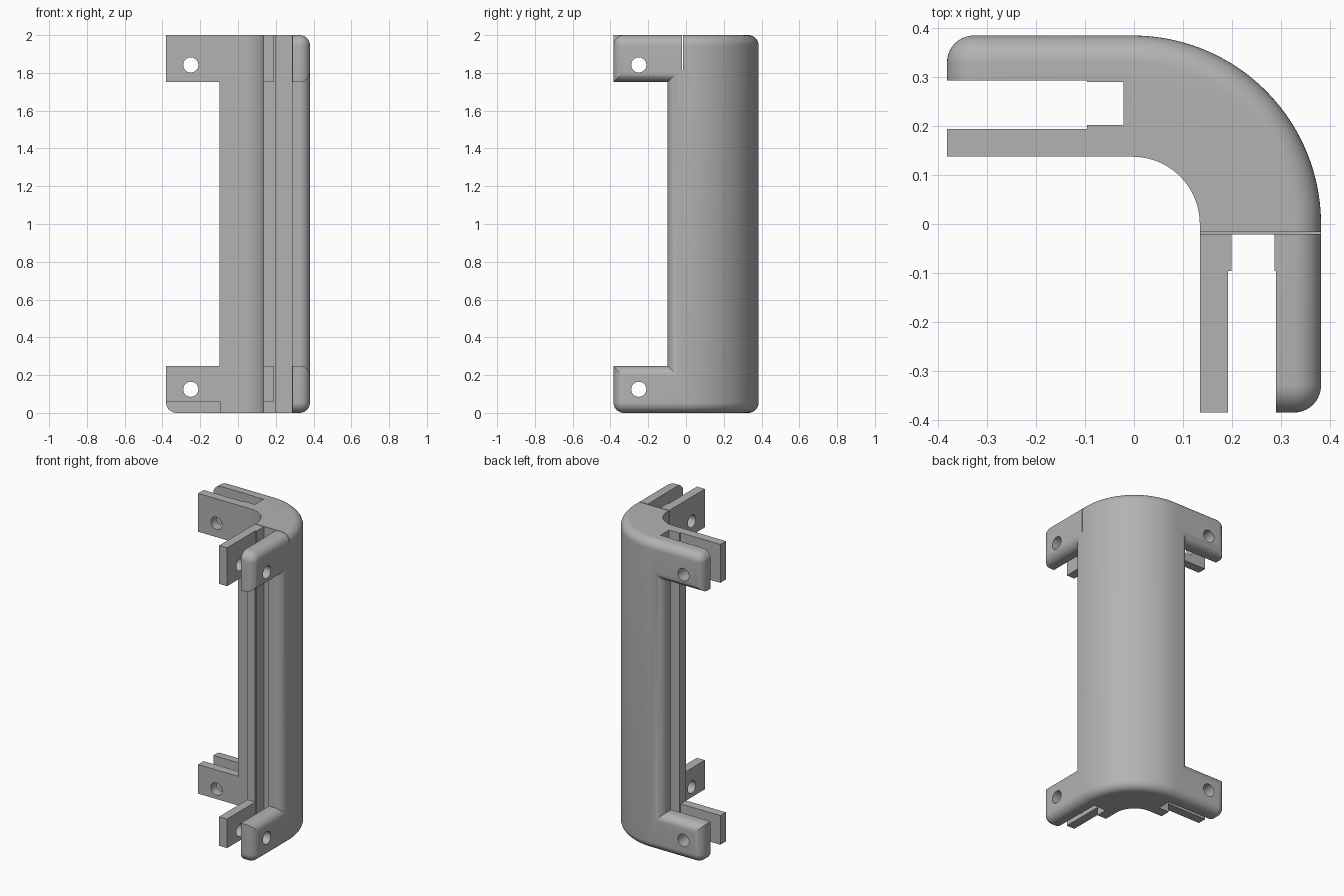
import bpy, bmesh, math
from mathutils import Matrix

if "Cube" in bpy.data.objects:
    bpy.data.objects.remove(bpy.data.objects["Cube"])

R_IN, DEPTH, FILLET = 0.137, 0.247, 0.055     # inner bend radius, thickness, outer edge round
CX, CY = -0.003, 0.0                          # bend centre
END_A, END_B, BODY = -0.381, -0.384, -0.0975  # clamp ends and body edge
TAB, HEIGHT, CORNER = 0.248, 2.0, 0.056       # tab height, total height, tab corner radius
ARC, CN, FN = 40, 10, 10                      # segments: bend, tab corner, edge round

gray = bpy.data.materials.new("gray plastic")
gray.diffuse_color = (0.45, 0.45, 0.45, 1)
gray.use_nodes = True
gray.node_tree.nodes["Principled BSDF"].inputs["Base Color"].default_value = gray.diffuse_color


def end_half(end, body, e, rounded):
    """Outline of one bracket end, from bottom to top, inset by e."""
    low = []
    for i in range(CN + 1):
        a = math.pi / 2 * i / CN
        x, z = math.sin(a), math.cos(a)
        if not rounded:                       # push the arc out to a square corner
            m = max(x, z)
            x, z = x / m, z / m
        r = CORNER - e
        low.append((end + CORNER - r * x, CORNER - r * z))
    low += [(end + e, TAB - e), (body + e, TAB - e)]
    return low + [(s, HEIGHT - z) for s, z in reversed(low)]


def bend(side, s, d, z):
    """Wrap the flat plate around the corner; side 0 and 2 are the straight arms."""
    r = R_IN + d
    if side == 0:
        return (CX + s, CY + r, z)
    if side == 2:
        return (CX + r, CY + s, z)
    return (CX + r * math.sin(s), CY + r * math.cos(s), z)


def ring(e, d, rounded):
    left = end_half(END_A - CX, BODY - CX, e, rounded)
    right = end_half(END_B - CY, BODY - CY, e, rounded)
    angles = [math.pi / 2 * i / ARC for i in range(ARC + 1)]
    return ([bend(0, s, d, z) for s, z in left]
            + [bend(1, a, d, HEIGHT - e) for a in angles]
            + [bend(2, s, d, z) for s, z in reversed(right)]
            + [bend(1, a, d, e) for a in reversed(angles)])


# Corner bracket: stacked outlines with a rounded outer rim
layers = [(0, 0, False), (0, 0.10, False), (0, 0.11, True)]
for i in range(FN + 1):
    a = math.pi / 2 * i / FN
    layers.append((FILLET * (1 - math.cos(a)), DEPTH - FILLET + FILLET * math.sin(a), True))
bm = bmesh.new()
rings = [[bm.verts.new(p) for p in ring(*l)] for l in layers]
n = len(rings[0])
for a, b in zip(rings, rings[1:]):
    for i in range(n):
        j = (i + 1) % n
        bm.faces.new((a[i], a[j], b[j], b[i]))
h = 2 * (CN + 3)                              # points in one end outline
for r in (rings[0], rings[-1]):
    top, right, bottom = r[h:h + ARC + 1], r[h + ARC + 1:2 * h + ARC + 1], r[2 * h + ARC + 1:]
    bottom.reverse()
    bm.faces.new([bottom[0]] + r[:h] + [top[0]])
    bm.faces.new([top[-1]] + right + [bottom[-1]])
    for i in range(ARC):
        bm.faces.new((top[i], top[i + 1], bottom[i + 1], bottom[i]))
bmesh.ops.recalc_face_normals(bm, faces=bm.faces)
mesh = bpy.data.meshes.new("corner_bracket")
bm.to_mesh(mesh)
bm.free()
bracket = bpy.data.objects.new("corner_bracket", mesh)
bpy.context.collection.objects.link(bracket)
mesh.materials.append(gray)

cutters = []


def add_cutter(name, bm):
    bmesh.ops.recalc_face_normals(bm, faces=bm.faces)
    me = bpy.data.meshes.new(name)
    bm.to_mesh(me)
    bm.free()
    me.materials.append(gray)
    ob = bpy.data.objects.new(name, me)
    ob.hide_render = True
    bpy.context.collection.objects.link(ob)
    cutters.append(ob)


def cut_box(name, x, y, z):
    bm = bmesh.new()
    size = [b - a for a, b in (x, y, z)]
    mid = [(a + b) / 2 for a, b in (x, y, z)]
    bmesh.ops.create_cube(bm, size=1, matrix=Matrix.Translation(mid) @ Matrix.Diagonal((*size, 1)))
    add_cutter(name, bm)


def cut_arm(name, along, depth, z):
    """The same box cut in both arms."""
    d0, d1 = R_IN + depth[0], R_IN + depth[1]
    cut_box(name + "_a", along, (CY + d0, CY + d1), z)
    cut_box(name + "_b", (CX + d0, CX + d1), along, z)


# Panel slots: wide between the tabs, narrower inside the body
cut_arm("tab_slot", (-0.5, -0.0955), (0.057, 0.155), (-0.1, 2.1))
cut_arm("body_slot", (-0.45, -0.021), (0.065, 0.1525), (-0.15, 2.15))
# Shortened lower inner tabs
cut_arm("tab_notch", (-0.52, -0.0955), (-0.05, 0.1), (-0.2, 0.06))
# Thin slit at the top of the front arm
cut_box("slit", (0.05, 0.45), (-0.0205, -0.0165), (1.815, 2.2))
# Screw holes through all tabs
for z in (0.125, 1.842):
    for name, pos, axis in (("hole_a", (-0.25, 0.25, z), 'X'), ("hole_b", (0.25, -0.25, z), 'Y')):
        bm = bmesh.new()
        bmesh.ops.create_cone(bm, cap_ends=True, segments=32, radius1=0.04, radius2=0.04, depth=0.5,
                              matrix=Matrix.Translation(pos) @ Matrix.Rotation(math.pi / 2, 4, axis))
        add_cutter(name, bm)

# Apply the cuts and remove the helpers
for c in cutters:
    m = bracket.modifiers.new(c.name, 'BOOLEAN')
    m.operation, m.solver, m.object = 'DIFFERENCE', 'EXACT', c
bpy.context.view_layer.update()
bracket_eval = bracket.evaluated_get(bpy.context.evaluated_depsgraph_get())
result = bpy.data.meshes.new_from_object(bracket_eval)
bracket.modifiers.clear()
bracket.data = result
for c in cutters:
    bpy.data.objects.remove(c)

bpy.ops.object.select_all(action='DESELECT')
bracket.select_set(True)
bpy.context.view_layer.objects.active = bracket
bpy.ops.object.shade_smooth_by_angle(angle=math.radians(30))
